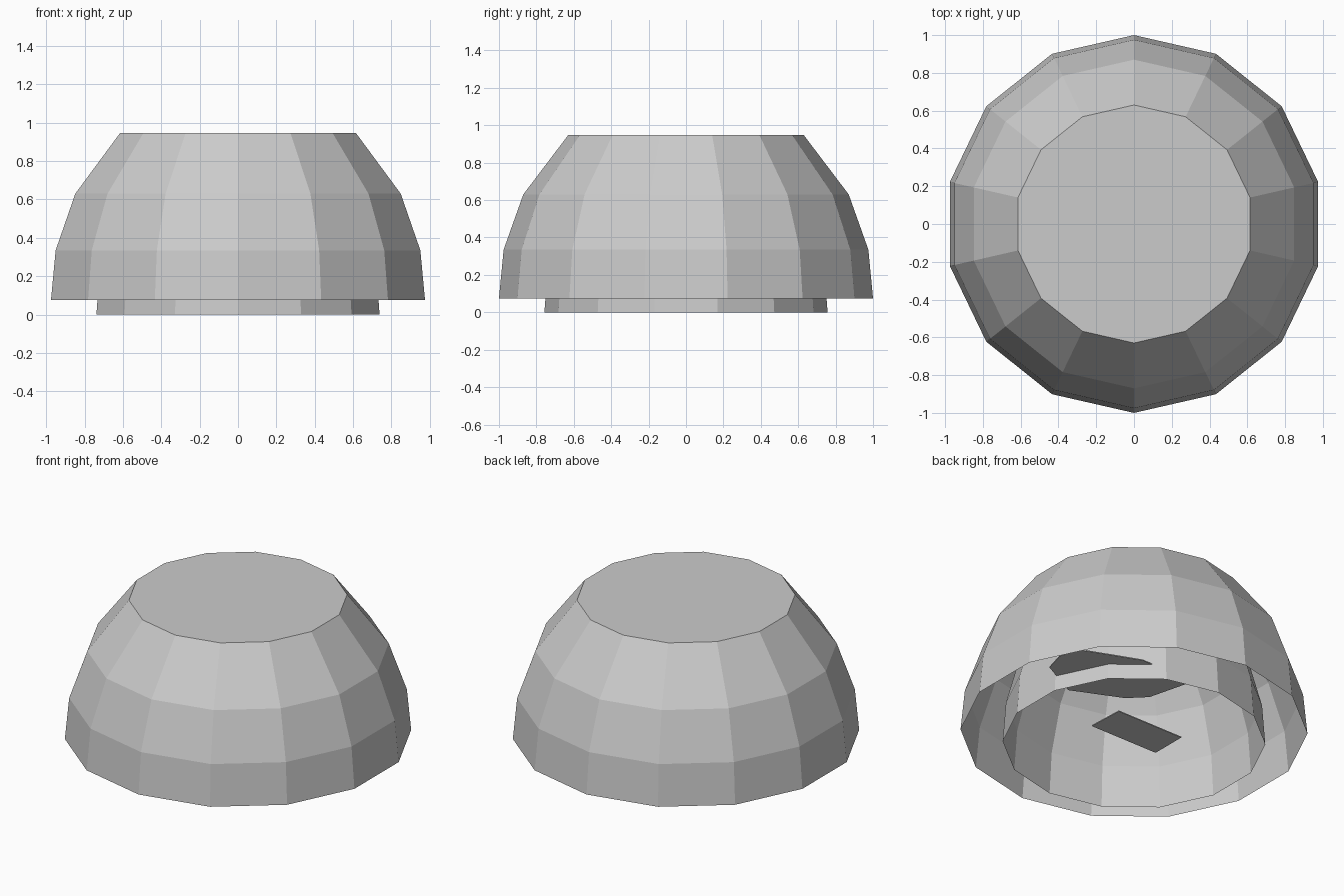
import bpy, bmesh
from math import pi, sin, cos

SIDES = 14

cube = bpy.data.objects.get("Cube")
if cube:
    bpy.data.objects.remove(cube, do_unlink=True)

grey = bpy.data.materials.new("light_grey")
grey.use_nodes = True
colour = (0.6, 0.6, 0.6, 1)
grey.diffuse_color = colour
grey.node_tree.nodes["Principled BSDF"].inputs["Base Color"].default_value = colour


def finish(name, bm):
    mesh = bpy.data.meshes.new(name)
    bm.to_mesh(mesh)
    bm.free()
    mesh.materials.append(grey)
    obj = bpy.data.objects.new(name, mesh)
    bpy.context.collection.objects.link(obj)
    return obj


def dome(name, profile):
    """Faceted shell, open below and capped flat on top; a corner points to the front."""
    bm = bmesh.new()
    rings = []
    for r, z in profile:
        angles = [2 * pi * i / SIDES - pi / 2 for i in range(SIDES)]
        rings.append([bm.verts.new((r * cos(a), r * sin(a), z)) for a in angles])
    for low, high in zip(rings, rings[1:]):
        for i in range(SIDES):
            j = (i + 1) % SIDES
            bm.faces.new((low[i], low[j], high[j], high[i]))
    bm.faces.new(rings[-1])
    return finish(name, bm)


def plate(name, points, z, thickness=0.006):
    """Thin flat plate with the given outline."""
    bm = bmesh.new()
    face = bm.faces.new([bm.verts.new((x, y, z)) for x, y in points])
    top = bmesh.ops.extrude_face_region(bm, geom=[face])["geom"]
    verts = [v for v in top if isinstance(v, bmesh.types.BMVert)]
    bmesh.ops.translate(bm, verts=verts, vec=(0, 0, thickness))
    bmesh.ops.recalc_face_normals(bm, faces=bm.faces)
    return finish(name, bm)


# Outer shell, and a narrower copy of it set lower inside
outer = [(1.0, 0.075), (0.975, 0.335), (0.87, 0.63), (0.63, 0.947)]
dome("outer_dome", outer)
dome("inner_dome", [(r * 0.757, z - 0.075) for r, z in outer])

# Small plate under the middle
plate("centre_plate", [(-0.28, -0.14), (0.2, -0.14), (0.19, 0.09), (-0.28, 0.09)], 0.1)

# Irregular plate that crosses the inner wall
side_outline = [(0.26, 0.23), (0.57, 0.09), (0.82, 0.22), (0.86, 0.36),
                (0.81, 0.49), (0.46, 0.63), (0.09, 0.6), (0.16, 0.33)]
plate("side_plate", side_outline, 0.1)
